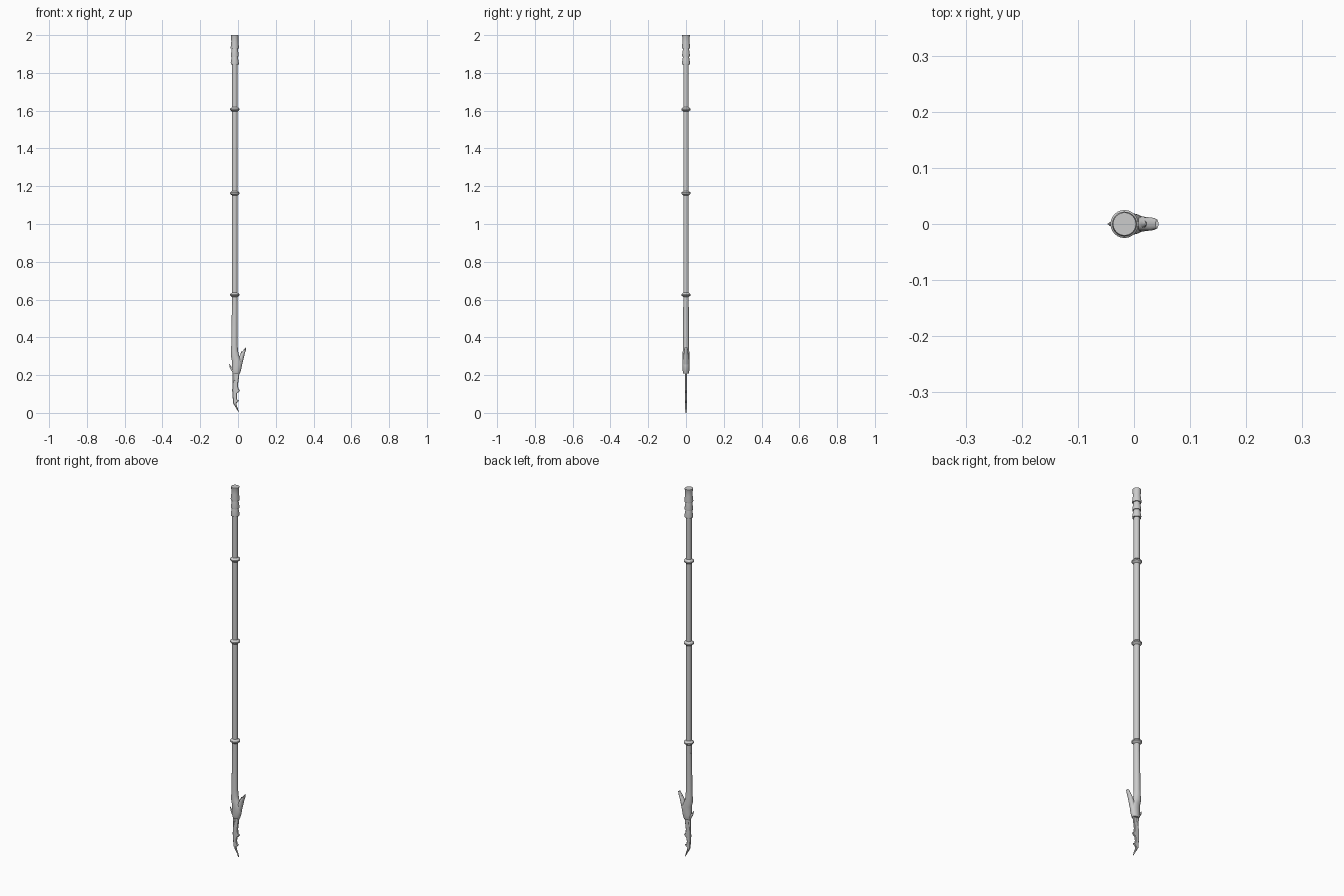
import bpy, bmesh, math

AX = -0.017  # pole axis in x


def finish(name, bm, angle=35):
    bmesh.ops.recalc_face_normals(bm, faces=bm.faces)
    me = bpy.data.meshes.new(name)
    bm.to_mesh(me)
    bm.free()
    ob = bpy.data.objects.new(name, me)
    bpy.context.collection.objects.link(ob)
    bpy.ops.object.select_all(action='DESELECT')
    ob.select_set(True)
    bpy.context.view_layer.objects.active = ob
    bpy.ops.object.shade_smooth_by_angle(angle=math.radians(angle))
    return ob


def loft(name, sections, n=24):
    """Skin horizontal ellipses given as (centre x, z, radius x, radius y)."""
    bm = bmesh.new()
    rings = []
    for cx, z, rx, ry in sections:
        rings.append([bm.verts.new((cx + rx * math.cos(2 * math.pi * i / n),
                                    ry * math.sin(2 * math.pi * i / n), z))
                      for i in range(n)])
    for a, b in zip(rings, rings[1:]):
        for i in range(n):
            j = (i + 1) % n
            bm.faces.new((a[i], a[j], b[j], b[i]))
    bm.faces.new(rings[0])
    bm.faces.new(rings[-1])
    return finish(name, bm)


def lathe(name, profile):
    """Revolve (radius, z) pairs around the pole axis."""
    return loft(name, [(AX, z, r, r) for r, z in profile])


def plate(name, outline, thick, edge):
    """Flat outline in xz with chamfered, thinner edges."""
    bm = bmesh.new()
    f = bm.faces.new([bm.verts.new((x, -thick / 2, z)) for x, z in outline])
    ext = bmesh.ops.extrude_face_region(bm, geom=[f])
    for v in ext['geom']:
        if isinstance(v, bmesh.types.BMVert):
            v.co.y = thick / 2
    caps = [g for g in bm.faces if abs(g.normal.y) > 0.9 or len(g.verts) > 4]
    # thin the rim, keep the middle thick
    bmesh.ops.inset_individual(bm, faces=caps, thickness=edge)
    rim = {v for g in bm.faces if len(g.verts) == 4
           for v in g.verts} - {v for g in bm.faces if len(g.verts) > 4 for v in g.verts}
    for v in rim:
        v.co.y *= 0.3
    return finish(name, bm, 20)


# Long pole
lathe("pole", [(0.0145, 0.3), (0.0145, 1.86)])

# Three collars along the pole
for i, z in enumerate((0.625, 1.163, 1.607)):
    lathe(f"collar_{i + 1}", [(0.0145, z - 0.012), (0.018, z - 0.009), (0.025, z - 0.003),
                              (0.025, z + 0.003), (0.018, z + 0.009), (0.0145, z + 0.012)])

# Stepped butt cap at the top
lathe("butt_cap", [(0.0145, 1.845), (0.021, 1.845), (0.0215, 1.853), (0.016, 1.886),
                   (0.0205, 1.886), (0.021, 1.893), (0.016, 1.928), (0.0215, 1.928),
                   (0.022, 1.935), (0.0185, 1.965), (0.0195, 1.992), (0.0205, 1.996), (0.0205, 2.0)])

# Sleeve spreading over the lower pole, flowing into the socket
loft("socket", [(-0.0175, 0.57, 0.0145, 0.0145), (-0.018, 0.50, 0.0155, 0.015),
                (-0.019, 0.36, 0.0165, 0.0155), (-0.0185, 0.33, 0.0185, 0.017),
                (-0.0165, 0.305, 0.0215, 0.018), (-0.007, 0.28, 0.026, 0.019),
                (-0.005, 0.255, 0.0265, 0.019), (-0.007, 0.232, 0.0245, 0.018),
                (-0.009, 0.214, 0.021, 0.0165), (-0.009, 0.209, 0.019, 0.015)])

# Upswept hook on the right with a small spur
loft("hook", [(0.001, 0.235, 0.014, 0.015), (0.009, 0.265, 0.015, 0.014),
              (0.018, 0.295, 0.0135, 0.013), (0.026, 0.315, 0.010, 0.012),
              (0.034, 0.330, 0.007, 0.011), (0.041, 0.345, 0.0025, 0.008)], 16)
loft("hook_spur", [(0.014, 0.285, 0.008, 0.009), (0.018, 0.31, 0.006, 0.008),
                   (0.021, 0.328, 0.001, 0.003)], 12)

# Short pointed barb on the left
loft("side_barb", [(-0.018, 0.213, 0.010, 0.010), (-0.029, 0.228, 0.009, 0.008),
                   (-0.039, 0.242, 0.0055, 0.005), (-0.046, 0.258, 0.001, 0.001)], 12)

# Notched blade and the tang that holds it
plate("blade", [(-0.028, 0.225), (-0.028, 0.16), (-0.031, 0.12), (-0.028, 0.08),
                (-0.026, 0.052), (-0.016, 0.034), (-0.006, 0.018), (0.004, 0.0),
                (0.000, 0.022), (-0.008, 0.042), (-0.009, 0.052), (-0.002, 0.056),
                (0.006, 0.066), (-0.004, 0.070), (-0.006, 0.085), (-0.004, 0.106),
                (0.003, 0.108), (0.011, 0.120), (0.002, 0.128), (0.000, 0.150),
                (0.004, 0.180), (0.009, 0.225)], 0.009, 0.003)
loft("blade_tang", [(-0.020, 0.155, 0.002, 0.004), (-0.020, 0.17, 0.005, 0.0055),
                    (-0.019, 0.22, 0.007, 0.007)], 12)
